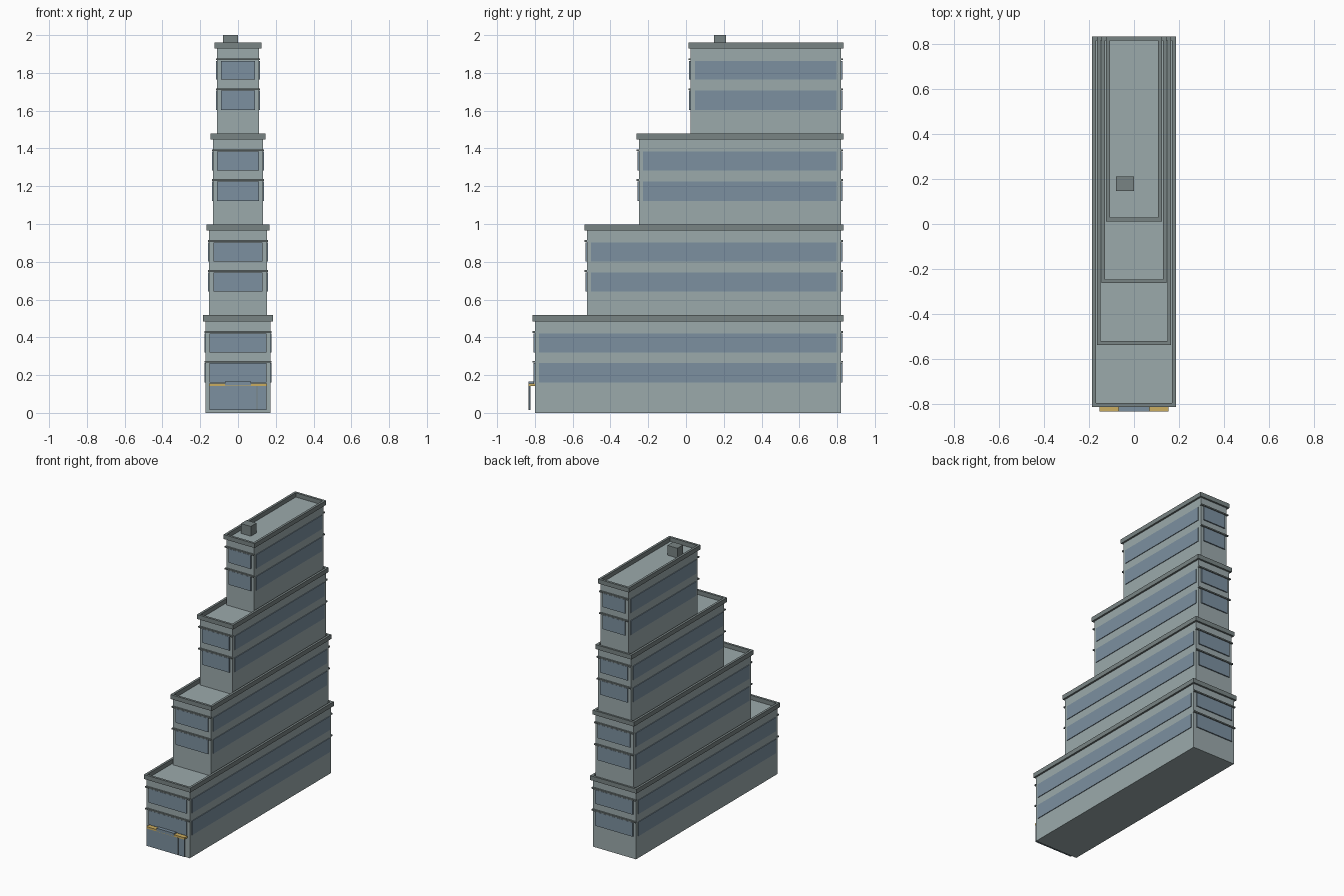
import bpy, bmesh

if "Cube" in bpy.data.objects:
    bpy.data.objects.remove(bpy.data.objects["Cube"])


def material(name, rgb):
    m = bpy.data.materials.new(name)
    m.diffuse_color = (*rgb, 1)
    m.use_nodes = True
    m.node_tree.nodes["Principled BSDF"].inputs["Base Color"].default_value = m.diffuse_color
    return m


STONE = material("stone", (0.33, 0.40, 0.41))
TRIM = material("trim", (0.19, 0.23, 0.23))
GLASS = material("glass", (0.20, 0.28, 0.35))
GOLD = material("gold", (0.60, 0.42, 0.12))


def add_box(bm, x0, x1, y0, y1, z0, z1):
    v = [bm.verts.new((x, y, z)) for z in (z0, z1)
         for x, y in ((x0, y0), (x1, y0), (x1, y1), (x0, y1))]
    for f in ((3, 2, 1, 0), (4, 5, 6, 7), (0, 1, 5, 4),
              (1, 2, 6, 5), (2, 3, 7, 6), (3, 0, 4, 7)):
        bm.faces.new([v[i] for i in f])


def finish(name, bm, mat):
    bmesh.ops.recalc_face_normals(bm, faces=bm.faces)
    me = bpy.data.meshes.new(name)
    bm.to_mesh(me)
    bm.free()
    me.materials.append(mat)
    ob = bpy.data.objects.new(name, me)
    bpy.context.collection.objects.link(ob)
    return ob


def boxes(name, mat, *dims):
    bm = bmesh.new()
    for d in dims:
        add_box(bm, *d)
    return finish(name, bm, mat)


def parapet(name, w, y0, y1, z0, z1, out=0.013, inn=0.004):
    # Rectangular ring: outer and inner loops at both heights
    bm = bmesh.new()
    loops = []
    for d, z in ((out, z0), (out, z1), (-inn, z1), (-inn, z0)):
        loops.append([bm.verts.new(p) for p in (
            (-w - d, y0 - d, z), (w + d, y0 - d, z),
            (w + d, y1 + d, z), (-w - d, y1 + d, z))])
    for i in range(4):
        a, b = loops[i], loops[(i + 1) % 4]
        for j in range(4):
            k = (j + 1) % 4
            bm.faces.new((a[j], a[k], b[k], b[j]))
    return finish(name, bm, TRIM)


BACK, STEP, MARGIN = 0.82, 0.481, 0.022
FLOORS = ((0.161, 0.263), (0.321, 0.421))

# Four stepped tiers sharing one back wall
for i in range(4):
    n = i + 1
    w = 0.173 - 0.0205 * i
    front = -0.80 + 0.275 * i
    z = STEP * i
    boxes(f"tier_{n}_body", STONE, (-w, w, front, BACK, z, z + 0.486))
    parapet(f"tier_{n}_parapet", w, front, BACK, z + 0.485, z + 0.517)

    # Window bands on all sides, ledges above the front and back ones
    side, ends, ledges = [], [], []
    for a, b in FLOORS:
        a, b = a + z, b + z
        for s in (-1, 1):
            x0, x1 = sorted((s * (w - 0.002), s * (w + 0.005)))
            side.append((x0, x1, front + MARGIN, BACK - MARGIN, a, b))
        for y, s in ((front, -1), (BACK, 1)):
            y0, y1 = sorted((y - s * 0.002, y + s * 0.008))
            ends.append((-w + MARGIN, w - MARGIN, y0, y1, a, b))
            y0, y1 = sorted((y - s * 0.002, y + s * 0.012))
            ledges.append((-w - 0.005, w + 0.005, y0, y1, b + 0.003, b + 0.012))
    boxes(f"tier_{n}_side_windows", GLASS, *side)
    boxes(f"tier_{n}_end_windows", GLASS, *ends)
    boxes(f"tier_{n}_ledges", TRIM, *ledges)

# Entrance: shopfront glass hung under a gold-edged canopy
boxes("entrance_glass", GLASS, (-0.152, 0.152, -0.832, -0.823, 0.016, 0.142))
boxes("entrance_canopy", GOLD, (-0.153, 0.153, -0.833, -0.799, 0.142, 0.156))
boxes("entrance_panel", GLASS, (-0.07, 0.07, -0.8335, -0.805, 0.144, 0.166))
boxes("door_post", TRIM, (0.099, 0.103, -0.8335, -0.823, 0.016, 0.142))

# Rooftop plant box
boxes("roof_box", TRIM, (-0.08, 0.0, 0.147, 0.212, 1.928, 2.0))
